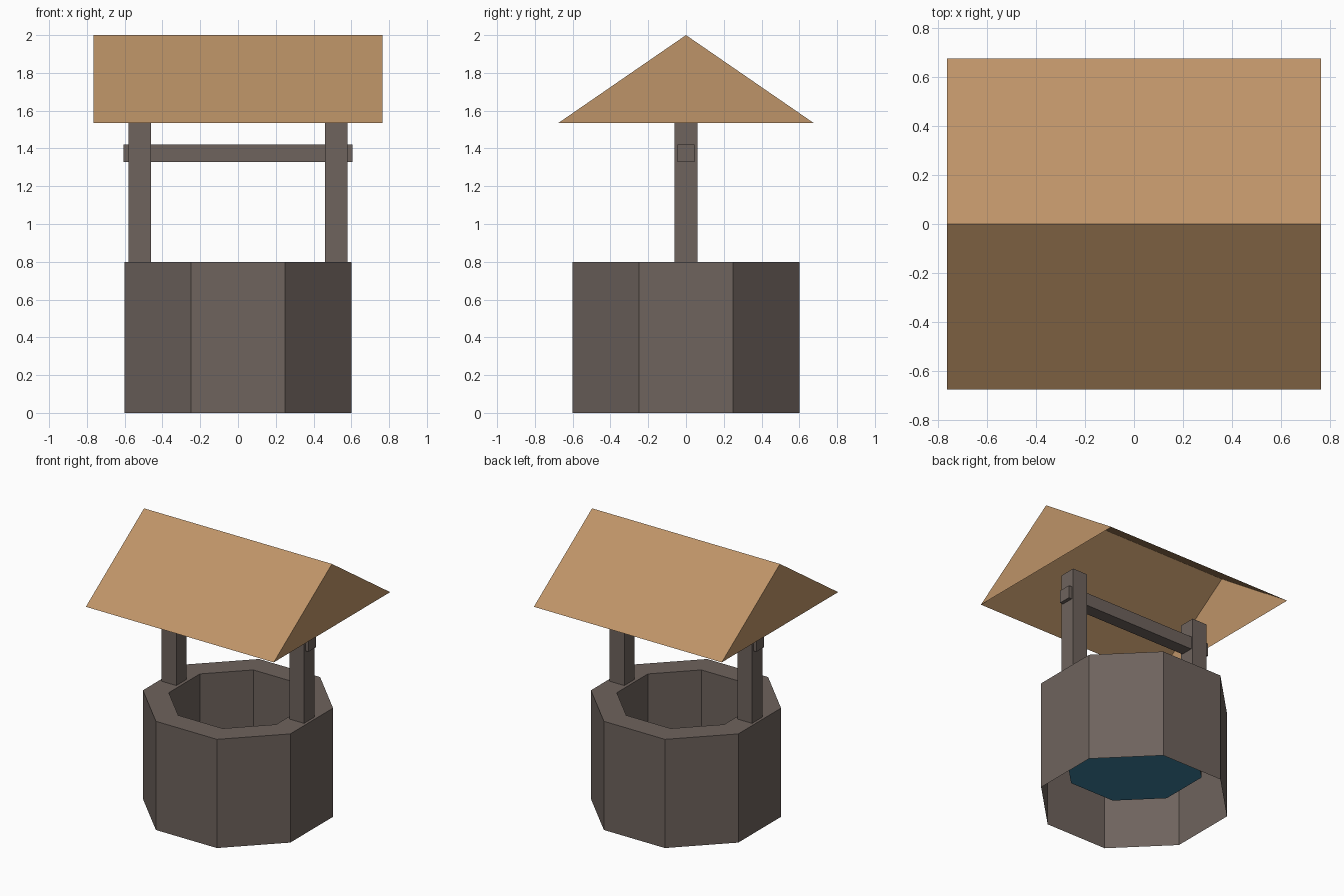
import bpy, bmesh, math

if "Cube" in bpy.data.objects:
    bpy.data.objects.remove(bpy.data.objects["Cube"])


def material(name, rgb):
    lin = [((c / 255 + 0.055) / 1.055) ** 2.4 for c in rgb]
    m = bpy.data.materials.new(name)
    m.diffuse_color = (*lin, 1)
    m.use_nodes = True
    m.node_tree.nodes["Principled BSDF"].inputs["Base Color"].default_value = m.diffuse_color
    return m


STONE = material("grey stone", (110, 99, 93))
TAN = material("tan roof", (190, 148, 104))
WATER = material("blue water", (62, 128, 158))


def finish(name, bm, mat):
    me = bpy.data.meshes.new(name)
    bm.to_mesh(me)
    bm.free()
    me.materials.append(mat)
    ob = bpy.data.objects.new(name, me)
    bpy.context.collection.objects.link(ob)
    return ob


def octagon(bm, apothem, z):
    r = apothem / math.cos(math.pi / 8)
    return [bm.verts.new((r * math.cos(a), r * math.sin(a), z))
            for a in (math.pi / 8 + k * math.pi / 4 for k in range(8))]


def box(name, lo, hi, mat):
    bm = bmesh.new()
    bmesh.ops.create_cube(bm, size=1)
    for v in bm.verts:
        v.co = [(a + b) / 2 + c * (b - a) for a, b, c in zip(lo, hi, v.co)]
    return finish(name, bm, mat)


# well wall: outer skin, flat rim and inner shaft, open underneath
INNER, WATER_Z = 0.437, 0.27
bm = bmesh.new()
rings = [octagon(bm, 0.6, 0), octagon(bm, 0.6, 0.8),
         octagon(bm, INNER, 0.8), octagon(bm, INNER, WATER_Z)]
for a, b in zip(rings, rings[1:]):
    for i in range(8):
        j = (i + 1) % 8
        bm.faces.new((a[i], a[j], b[j], b[i]))
finish("well_wall", bm, STONE)

# water surface closing the shaft
bm = bmesh.new()
bm.faces.new(octagon(bm, INNER, WATER_Z))
finish("water", bm, WATER)

# posts and crossbar
for side, x in (("left", -0.52), ("right", 0.52)):
    box(side + "_post", (x - 0.06, -0.06, 0.8), (x + 0.06, 0.06, 1.555), STONE)
box("crossbar", (-0.605, -0.046, 1.328), (0.605, 0.046, 1.422), STONE)

# gabled roof shell, open underneath
bm = bmesh.new()
l, r = [[bm.verts.new((x, y, z)) for y, z in ((-0.677, 1.534), (0, 2), (0.677, 1.534))]
        for x in (-0.765, 0.765)]
bm.faces.new((l[0], r[0], r[1], l[1]))
bm.faces.new((l[1], r[1], r[2], l[2]))
bm.faces.new((r[0], r[2], r[1]))
bm.faces.new((l[0], l[1], l[2]))
finish("roof", bm, TAN)
